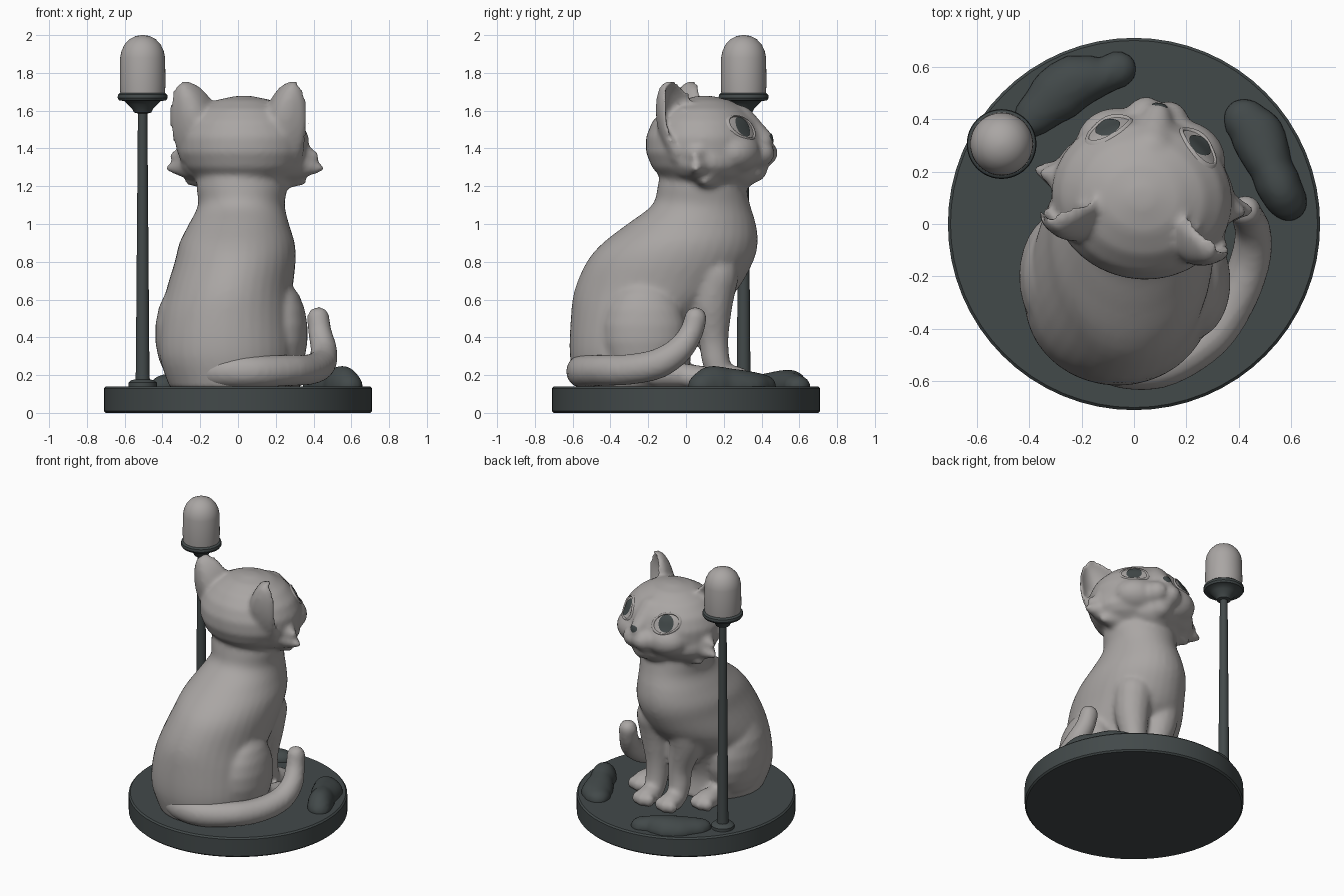
import bpy, bmesh, math, random
from mathutils import Vector, Matrix
from mathutils.bvhtree import BVHTree

if "Cube" in bpy.data.objects:
    bpy.data.objects.remove(bpy.data.objects["Cube"])

random.seed(4)
I = Matrix.Identity(4)
HEAD = Matrix.Translation((0.03, 0.1, 0)) @ Matrix.Rotation(math.radians(-11), 4, 'Z')


def material(name, rgb):
    m = bpy.data.materials.new(name)
    m.diffuse_color = (*rgb, 1)
    m.use_nodes = True
    m.node_tree.nodes["Principled BSDF"].inputs["Base Color"].default_value = m.diffuse_color
    return m


PALE = material("warm_grey", (0.40, 0.38, 0.37))
DARK = material("dark_slate", (0.055, 0.067, 0.068))


def finish(name, bm, mat, voxel=0, smooth=0, angle=40):
    """Turn a bmesh into a shaded object, optionally fused by a voxel remesh."""
    bmesh.ops.recalc_face_normals(bm, faces=bm.faces)
    me = bpy.data.meshes.new(name)
    bm.to_mesh(me)
    bm.free()
    ob = bpy.data.objects.new(name, me)
    bpy.context.collection.objects.link(ob)
    me.materials.append(mat)
    bpy.ops.object.select_all(action='DESELECT')
    ob.select_set(True)
    bpy.context.view_layer.objects.active = ob
    if voxel:
        r = ob.modifiers.new("fuse", 'REMESH')
        r.mode, r.voxel_size = 'VOXEL', voxel
        bpy.ops.object.modifier_apply(modifier="fuse")
        s = ob.modifiers.new("soften", 'SMOOTH')
        s.factor, s.iterations = 0.5, smooth
        bpy.ops.object.modifier_apply(modifier="soften")
    bpy.ops.object.shade_smooth_by_angle(angle=math.radians(angle))
    return ob


def spline(pts, n):
    """Catmull-Rom interpolation of tuples of any length."""
    p = [pts[0]] + list(pts) + [pts[-1]]
    out = []
    for i in range(1, len(p) - 2):
        for k in range(n):
            t = k / n
            out.append([0.5 * (2 * b + (c - a) * t + (2 * a - 5 * b + 4 * c - d) * t * t
                               + (3 * b - a - 3 * c + d) * t ** 3)
                        for a, b, c, d in zip(p[i - 1], p[i], p[i + 1], p[i + 2])])
    return out + [list(pts[-1])]


def skin(bm, rows):
    """Join closed rows of vertices with quads and cap both ends."""
    n = len(rows[0])
    for a, b in zip(rows, rows[1:]):
        for i in range(n):
            j = (i + 1) % n
            bm.faces.new((a[i], a[j], b[j], b[i]))
    bm.faces.new(rows[0][::-1])
    bm.faces.new(rows[-1])


def ball(bm, c, r, m=I, seg=14):
    rows = []
    for k in range(10):
        t = math.pi * (k + 0.35) / 9.7
        ring = [(math.sin(t) * math.cos(a), math.sin(t) * math.sin(a), -math.cos(t))
                for a in (2 * math.pi * i / seg for i in range(seg))]
        rows.append([bm.verts.new(m @ Vector([c[q] + r[q] * p[q] for q in range(3)])) for p in ring])
    skin(bm, rows)


def limb(bm, pts, m=I, n=6):
    for x, y, z, r in spline(pts, n):
        ball(bm, (x, y, z), (r, r, r), m)


def loft(bm, rings, seg):
    """Stack of horizontal ellipses: z, centre x, centre y, radius x, radius y."""
    skin(bm, [[bm.verts.new((cx + rx * math.cos(a), cy + ry * math.sin(a), z))
               for a in (2 * math.pi * i / seg for i in range(seg))] for z, cx, cy, rx, ry in rings])


def lathe(name, x, y, profile, mat, seg=48):
    bm = bmesh.new()
    loft(bm, [(z, x, y, r, r) for r, z in profile], seg)
    return finish(name, bm, mat)


# Round base
lathe("base", 0, 0, [(0.70, 0), (0.71, 0.01), (0.71, 0.13), (0.70, 0.14)], DARK, 64)

# Lamp: foot, tapered post and collar, then the glass dome
LX, LY = -0.505, 0.305
lathe("lamp_post", LX, LY, [(0.075, 0.13), (0.075, 0.16), (0.062, 0.172), (0.038, 0.178),
      (0.036, 0.22), (0.025, 1.585), (0.045, 1.59), (0.055, 1.61), (0.08, 1.635),
      (0.095, 1.65), (0.125, 1.655), (0.133, 1.668), (0.13, 1.685), (0.118, 1.695)], DARK)
lathe("lamp_dome", LX, LY, [(0.118, 1.69), (0.121, 1.74), (0.119, 1.88), (0.112, 1.915),
      (0.096, 1.95), (0.07, 1.978), (0.037, 1.995), (0.008, 2.0)], PALE)

# Flat rocks on the base: x, y, radius, height
for name, path in (("left_rock", [(-0.4, 0.39, 0.07, 0.06), (-0.34, 0.45, 0.10, 0.075),
                                  (-0.23, 0.54, 0.105, 0.09), (-0.13, 0.56, 0.08, 0.075),
                                  (-0.06, 0.59, 0.07, 0.06)]),
                   ("right_rock", [(0.42, 0.4, 0.08, 0.065), (0.47, 0.34, 0.105, 0.08),
                                   (0.52, 0.22, 0.085, 0.10), (0.56, 0.13, 0.09, 0.11),
                                   (0.59, 0.08, 0.07, 0.07)])):
    bm = bmesh.new()
    for x, y, r, h in spline(path, 4):
        r *= random.uniform(0.9, 1.06)
        ball(bm, (x, y, 0.14), (r, r, h))
    finish(name, bm, DARK, 0.016, 6)

# Cat torso and neck
bm = bmesh.new()
loft(bm, spline([(0.13, -0.05, -0.27, 0.31, 0.31), (0.3, -0.06, -0.295, 0.355, 0.32),
                 (0.5, -0.06, -0.25, 0.35, 0.36), (0.65, -0.045, -0.16, 0.335, 0.43),
                 (0.8, -0.015, -0.085, 0.32, 0.44), (0.9, -0.005, -0.03, 0.305, 0.41),
                 (1.0, 0.005, 0.03, 0.265, 0.34), (1.1, 0.018, 0.08, 0.23, 0.26),
                 (1.2, 0.02, 0.085, 0.24, 0.235), (1.32, 0.02, 0.09, 0.23, 0.22)], 4), 36)

# Haunches, hind paws, front legs and front paws
ball(bm, (-0.27, -0.2, 0.42), (0.17, 0.25, 0.29), seg=28)
ball(bm, (0.225, -0.22, 0.42), (0.145, 0.22, 0.28), seg=28)


def paw(x, y, r):
    ball(bm, (x, y, 0.185), (r, r * 1.35, 0.065))
    for dx in (-0.6, 0, 0.6):
        ball(bm, (x + dx * r, y + r * (1.05 - 0.3 * abs(dx)), 0.178), (0.036, 0.042, 0.045))


for px, top in ((-0.06, -0.1), (0.12, 0.13)):
    limb(bm, [(top, 0.15, 0.72, 0.13), (top, 0.135, 0.58, 0.115), (px, 0.145, 0.4, 0.083),
              (px, 0.16, 0.27, 0.075), (px, 0.19, 0.2, 0.068)])
    paw(px, 0.245, 0.075)
paw(-0.23, 0.08, 0.08)
paw(0.27, 0.07, 0.08)
for s in (-0.24, 0.26):
    limb(bm, [(s, -0.15, 0.21, 0.075), (s, 0.05, 0.195, 0.06)])

# Head: skull, cheeks, bridge, muzzle, jaw
ball(bm, (0, 0, 1.42), (0.35, 0.315, 0.26), HEAD, 36)
ball(bm, (0, 0.03, 1.33), (0.355, 0.25, 0.15), HEAD, 36)
limb(bm, [(0, 0.18, 1.53, 0.10), (0, 0.315, 1.445, 0.055)], HEAD)
ball(bm, (0, 0.25, 1.30), (0.085, 0.09, 0.085), HEAD, 20)
ball(bm, (0, 0.16, 1.29), (0.17, 0.14, 0.11), HEAD, 24)
for s, side in ((-1, "left"), (1, "right")):
    ball(bm, (s * 0.045, 0.28, 1.375), (0.085, 0.105, 0.08), HEAD, 20)
    ball(bm, (s * 0.12, 0.175, 1.38), (0.17, 0.15, 0.12), HEAD, 24)
    # cheek tufts
    for a, b in (((0.25, 0.02, 1.37), (0.385, 0.02, 1.36)), ((0.25, 0.02, 1.32), (0.41, 0.03, 1.295)),
                 ((0.2, 0.05, 1.28), (0.31, 0.06, 1.225))):
        limb(bm, [(s * a[0], a[1], a[2], 0.095), (s * b[0], b[1], b[2], 0.02)], HEAD, 8)
    # thick cupped ear, opening forward and outward
    base, axis = Vector((0.22, -0.125, 1.5)), Vector((0.08, -0.065, 0.235))
    across = Vector((0.2, -0.08, -0.2)).normalized()
    back = -axis.cross(across).normalized()
    shell = []
    for i in range(15):
        v = -0.3 + 1.3 * i / 14
        w = 0.02 + 0.125 * (1 - max(v, 0) ** 2) ** 0.75
        row = []
        for u in (k / 6 - 1 for k in range(13)):
            p = base + axis * v + across * (u * w) + back * (0.75 * w * (1 - u * u) - 0.03)
            row.append(HEAD @ Vector((s * p.x, p.y, p.z)))
        fwd = HEAD.to_3x3() @ Vector((s * back.x, back.y, back.z)) * -0.05
        shell.append([bm.verts.new(p) for p in row] + [bm.verts.new(p + fwd) for p in row[::-1]])
    skin(bm, shell)
    # inner ear tufts
    for dx, dz in ((0.15, 0.17), (0.19, 0.13), (0.23, 0.08)):
        limb(bm, [(s * dx, -0.06, 1.42 + dz, 0.04), (s * (dx + 0.035), -0.075, 1.48 + dz, 0.014)], HEAD)
body = finish("cat_body", bm, PALE, 0.0155, 6, 80)
tree = BVHTree.FromPolygons([v.co for v in body.data.vertices],
                            [p.vertices[:] for p in body.data.polygons])

# Tail curling round the right side
bm = bmesh.new()
limb(bm, [(-0.26, -0.42, 0.22, 0.08), (-0.08, -0.53, 0.22, 0.088), (0.1, -0.54, 0.22, 0.088),
          (0.28, -0.44, 0.225, 0.083), (0.38, -0.3, 0.23, 0.082), (0.44, -0.15, 0.26, 0.08),
          (0.455, -0.04, 0.33, 0.072), (0.435, 0.025, 0.42, 0.064), (0.425, 0.05, 0.5, 0.061)])
finish("tail", bm, PALE, 0.016, 4, 80)


# Painted face details, projected on to the head
def project(c, nrm, u, v, lift=0.004):
    n = (HEAD.to_3x3() @ Vector(nrm)).normalized()
    right = Vector((0, 0, 1)).cross(n).normalized()
    start = HEAD @ Vector(c) + right * u + n.cross(right) * v + n * 0.3
    hit = tree.ray_cast(start, -n)[0] or start - n * 0.3
    return hit + n * lift


def plate(name, c, nrm, shape, seg=28, rings=5):
    bm = bmesh.new()
    rows = [[bm.verts.new(project(c, nrm, *(q * k / rings for q in shape(2 * math.pi * i / seg))))
             for i in range(seg)] for k in range(rings, 0, -1)]
    skin(bm, rows)
    bm.faces.ensure_lookup_table()
    bm.faces.remove(bm.faces[-2])   # open back
    return finish(name, bm, DARK, angle=80)


for s, side in ((-1, "left"), (1, "right")):
    c, nrm = (s * 0.158, 0.2, 1.495), (s * 0.43, 0.80, 0.40)
    plate(side + "_eye", c, nrm, lambda a: (0.05 * math.cos(a), 0.059 * math.sin(a)))
    bm = bmesh.new()   # raised almond eyelid
    rows = []
    for k, lift in ((1.16, -0.004), (1.05, 0.008), (0.97, 0.008), (0.9, -0.004)):
        rows.append([bm.verts.new(project(c, nrm, k * 0.088 * math.cos(a), k * (0.066 * math.sin(a)
                     - s * 0.018 * math.cos(a)), lift)) for a in (math.pi * i / 20 for i in range(40))])
    skin(bm, rows)
    bm.faces.ensure_lookup_table()
    for f in [bm.faces[-1], bm.faces[-2]]:
        bm.faces.remove(f)
    finish(side + "_eyelid", bm, PALE, angle=80)

plate("nose", (0, 0.36, 1.455), (0, 0.93, 0.3),
      lambda a: ((0.03 + 0.008 * math.sin(a)) * math.cos(a), 0.024 * math.sin(a)))
